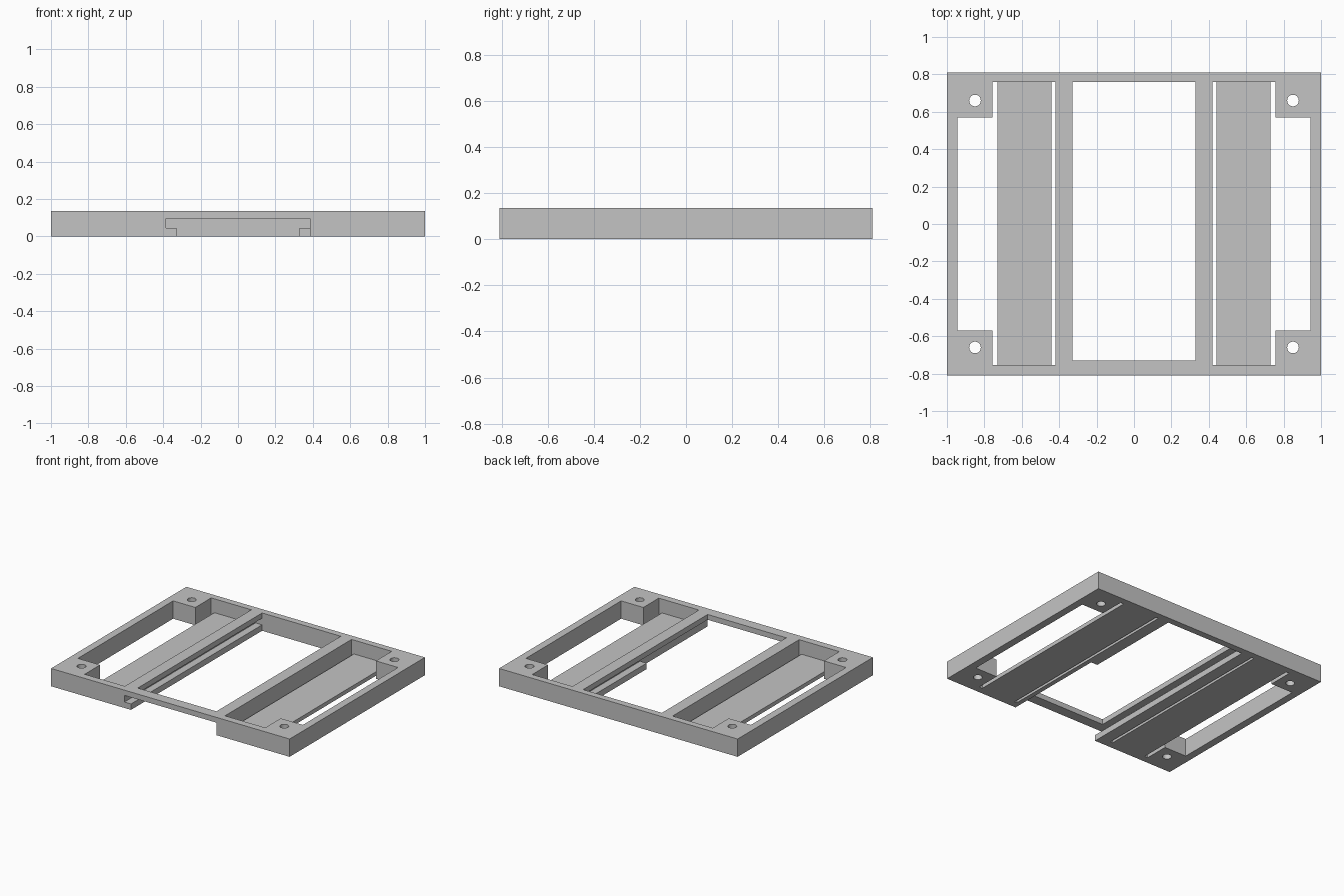
import bpy
import bmesh
from mathutils import Matrix, Vector

cube = bpy.data.objects.get("Cube")
if cube:
    bpy.data.objects.remove(cube, do_unlink=True)

HEIGHT = 0.135
LOW, HIGH = -0.1, 0.3      # cutters that go right through

grey = bpy.data.materials.new("plain_grey")
grey.use_nodes = True
colour = (0.55, 0.55, 0.55, 1)
grey.diffuse_color = colour
grey.node_tree.nodes["Principled BSDF"].inputs["Base Color"].default_value = colour


def add_object(name, bm):
    mesh = bpy.data.meshes.new(name)
    bm.to_mesh(mesh)
    bm.free()
    obj = bpy.data.objects.new(name, mesh)
    bpy.context.collection.objects.link(obj)
    return obj


def box(name, x, y, z):
    bm = bmesh.new()
    bmesh.ops.create_cube(bm, size=1)
    lo, hi = Vector((x[0], y[0], z[0])), Vector((x[1], y[1], z[1]))
    for v in bm.verts:
        v.co = Vector([lo[i] if v.co[i] < 0 else hi[i] for i in range(3)])
    return add_object(name, bm)


def cylinder(name, x, y, radius):
    bm = bmesh.new()
    bmesh.ops.create_cone(bm, cap_ends=True, segments=32, radius1=radius,
                          radius2=radius, depth=1, matrix=Matrix.Translation((x, y, 0)))
    return add_object(name, bm)


def side_box(name, side, x, y, z):
    return box(name, sorted((side * x[0], side * x[1])), y, z)


# Solid tray that everything is cut from
frame = box("tray_frame", (-1, 1), (-0.81, 0.81), (0, HEIGHT))
frame.data.materials.append(grey)

# Central opening, front notch and the card groove in both rails
through = (LOW, HIGH)
cutters = [
    box("centre_opening", (-0.33, 0.33), (-0.73, 0.76), through),
    box("front_notch", (-0.33, 0.33), (-1, -0.7), (LOW, 0.095)),
    box("rail_groove", (-0.385, 0.385), (-1, 0.76), (0.045, 0.095)),
    box("short_lip_gap", (0.3, 0.385), (-1, 0), (LOW, 0.07)),
]

# Side pockets with low floors, slots beside them, windows and screw holes
for side in (-1, 1):
    span = (-0.755, 0.76)
    cutters += [
        side_box("inner_slot", side, (0.42, 0.44), span, through),
        side_box("outer_slot", side, (0.73, 0.757), span, through),
        side_box("floor_pocket", side, (0.43, 0.745), span, (0.03, HIGH)),
        side_box("side_window", side, (0.74, 0.943), (-0.57, 0.57), through),
    ]
    for end in (-1, 1):
        cutters.append(cylinder("screw_hole", side * 0.85, end * 0.66, 0.031))

for cutter in cutters:
    cutter.hide_render = True
    cut = frame.modifiers.new(cutter.name, "BOOLEAN")
    cut.operation = "DIFFERENCE"
    cut.solver = "EXACT"
    cut.object = cutter

# Bake the cuts and drop the cutters
graph = bpy.context.evaluated_depsgraph_get()
baked = bpy.data.meshes.new_from_object(frame.evaluated_get(graph))
frame.modifiers.clear()
frame.data = baked
baked.materials.clear()
baked.materials.append(grey)
for face in baked.polygons:
    face.material_index = 0
for cutter in cutters:
    bpy.data.objects.remove(cutter, do_unlink=True)

# Round the screw holes, keep every other edge sharp
bpy.ops.object.select_all(action="DESELECT")
frame.select_set(True)
bpy.context.view_layer.objects.active = frame
bpy.ops.object.shade_smooth_by_angle()
